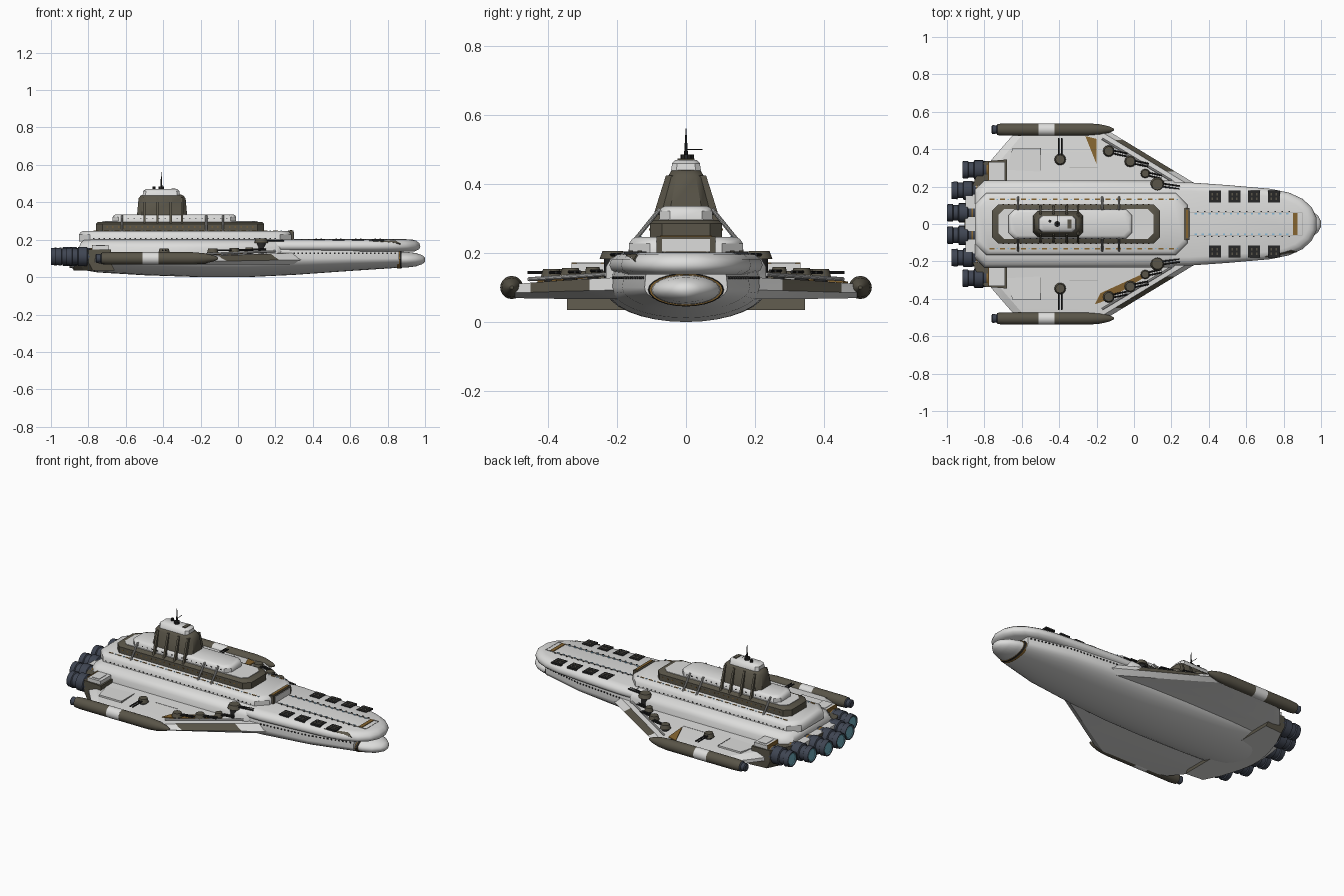
import bpy, bmesh, math
from mathutils import Vector, Matrix

if "Cube" in bpy.data.objects:
    bpy.data.objects.remove(bpy.data.objects["Cube"])

def material(name, r, g, b):
    m = bpy.data.materials.new(name)
    m.diffuse_color = (r, g, b, 1)
    m.use_nodes = True
    m.node_tree.nodes["Principled BSDF"].inputs["Base Color"].default_value = m.diffuse_color
    return m

WHITE = material("hull white", .72, .72, .71)
OLIVE = material("olive grey", .10, .09, .065)
SLATE = material("engine slate", .05, .06, .085)
DARK = material("near black", .02, .02, .02)
BROWN = material("ochre brown", .24, .13, .03)
TEAL = material("engine teal", .16, .42, .52)
BLUE = material("window blue", .25, .5, .7)
GREY = material("strut grey", .38, .38, .37)

def finish(name, bm, mats, smooth=30):
    bmesh.ops.recalc_face_normals(bm, faces=bm.faces)
    me = bpy.data.meshes.new(name)
    bm.to_mesh(me)
    bm.free()
    for m in mats:
        me.materials.append(m)
    ob = bpy.data.objects.new(name, me)
    bpy.context.collection.objects.link(ob)
    if smooth:
        bpy.context.view_layer.objects.active = ob
        ob.select_set(True)
        bpy.ops.object.shade_smooth_by_angle(angle=math.radians(smooth))
        ob.select_set(False)
    return ob

def loft(name, rings, mats, seg=None, cap0=0, cap1=0, smooth=30):
    """Skin equal-length rings; seg gives the material index of each span."""
    bm = bmesh.new()
    vs = [[bm.verts.new(p) for p in r] for r in rings]
    n = len(rings[0])
    for k in range(len(vs) - 1):
        for i in range(n):
            j = (i + 1) % n
            f = bm.faces.new((vs[k][i], vs[k][j], vs[k + 1][j], vs[k + 1][i]))
            f.material_index = seg[k] if seg else 0
    bm.faces.new(vs[0]).material_index = cap0
    bm.faces.new(vs[-1]).material_index = cap1
    return finish(name, bm, mats, smooth)

def tier(name, x0, x1, hy, c, levels, mat):
    """Chamfered deck block; levels are (z, x inset, y inset)."""
    rings = []
    for z, ix, iy in levels:
        a, b, h = x0 + ix, x1 - ix, hy - iy
        rings.append([(a, -h + c, z), (a + c, -h, z), (b - c, -h, z), (b, -h + c, z),
                      (b, h - c, z), (b - c, h, z), (a + c, h, z), (a, h - c, z)])
    return loft(name, rings, [mat], smooth=40)

def lathe(name, prof, y, z, mats, seg=None, cap0=0, cap1=0, n=20):
    rings = [[(x, y + r * math.cos(i * math.tau / n), z + r * math.sin(i * math.tau / n))
              for i in range(n)] for x, r in prof]
    return loft(name, rings, mats, seg, cap0, cap1)

def boxes(name, items, mat):
    """Many axis-aligned boxes (centre, size) in one object."""
    bm = bmesh.new()
    for c, s in items:
        bmesh.ops.create_cube(bm, size=1, matrix=Matrix.Translation(c) @ Matrix.Diagonal((*s, 1)))
    return finish(name, bm, [mat], 0)

def rod(name, a, b, r, mat, r2=None, n=10):
    a, b = Vector(a), Vector(b)
    bm = bmesh.new()
    m = Matrix.Translation((a + b) / 2) @ (b - a).to_track_quat('Z', 'Y').to_matrix().to_4x4()
    bmesh.ops.create_cone(bm, cap_ends=True, segments=n, radius1=r, radius2=r if r2 is None else r2,
                          depth=(b - a).length, matrix=m)
    return finish(name, bm, [mat])

def prism(name, outline, z0, z1, mat):
    return loft(name, [[(x, y, z) for x, y in outline] for z in (z0, z1)], [mat], smooth=0)

def row(x0, x1, n, y, z, size):
    """Mirrored row of small boxes; y may be a function of x."""
    xs = [x0 + (x1 - x0) * i / (n - 1) for i in range(n)]
    return [((x, s * (y(x) if callable(y) else y), z), size) for x in xs for s in (1, -1)]

# lower hull and nose
rings = []
for x, hw, zb in [(-.9, .2, .05), (-.75, .23, .025), (-.5, .235, .01), (-.2, .235, 0), (.05, .23, 0),
                  (.3, .215, .012), (.6, .185, .033), (.86, .12, .05)]:
    r = [(x, hw * math.cos(a), .1 - (.1 - zb) * math.sin(a)) for a in [math.pi * i / 16 for i in range(17)]]
    rings.append(r + [(x, -hw * .96, .15), (x, hw * .96, .15)])
loft("lower_hull", rings, [WHITE], smooth=40)
def oval(x, ry, rz):
    return [(x, ry * math.cos(t * math.tau / 24), .093 + rz * math.sin(t * math.tau / 24)) for t in range(24)]
loft("nose_band", [oval(.85, .11, .048), oval(.865, .11, .048), oval(.875, .106, .046)], [BROWN, DARK], [0, 1])
loft("lower_nose", [oval(.85, .103, .044), oval(.9, .097, .042), oval(.95, .075, .036),
                    oval(.985, .042, .024), oval(1.0, .015, .01)], [WHITE], smooth=60)

# upper bow deck
half = [(.2, .222), (.3, .222), (.5, .208), (.73, .188), (.83, .167), (.9, .135), (.95, .09), (.975, .035)]
plan = half + [(x, -y) for x, y in reversed(half)]
rings = [[(.2 + (x - .2) * (1 - d / .77), y * (1 - d / .22), z) for x, y in plan]
         for z, d in [(.138, .03), (.15, .006), (.165, 0), (.182, .006), (.195, .022), (.201, .045)]]
loft("bow_deck", rings, [WHITE], smooth=45)
boxes("bow_centre_bar", [((.862, 0, .2015), (.022, .115, .006))], BROWN)
boxes("bow_deck_lines", [((.6, s * .06, .2015), (.6, .003, .004)) for s in (1, -1)]
      + [((.9, 0, .2), (.004, .12, .005))], GREY)
boxes("bow_deck_lights", row(.33, .82, 14, .055, .202, (.012, .006, .005)), BLUE)
boxes("bow_deck_studs", row(.34, .83, 14, .067, .202, (.008, .005, .005)), DARK)
# launch cells on the bow
cells = row(.432, .748, 4, .147, .2, (.064, .064, .01))
boxes("launch_cells", cells, DARK)
boxes("launch_cell_lids", [((c[0] + dx, c[1] + dy, .206), (.008, .014, .003)) for c, s in cells
                           for dx in (-.013, .013) for dy in (-.013, .013)], OLIVE)
# olive flash on one bow cheek
loft("bow_cheek_mark", [[(.7, -.174 - d, .193 + d), (.84, -.138 - d, .193 + d), (.87, -.148 - d, .176 + d)]
                        for d in (-.004, .004)], [OLIVE], smooth=0)

# stepped superstructure
tier("main_deck", -.85, .26, .232, .05, [(.1, 0, 0), (.16, 0, 0), (.185, .01, .015), (.2, .03, .05)], WHITE)
tier("second_deck", -.85, .285, .165, .06, [(.19, 0, 0), (.228, 0, 0), (.24, .008, .008), (.247, .022, .02)], WHITE)
tier("olive_deck", -.76, .14, .105, .035, [(.24, 0, 0), (.285, 0, 0), (.296, .012, .012)], OLIVE)
tier("olive_deck_roof", -.725, .105, .08, .03, [(.29, 0, 0), (.299, 0, 0)], WHITE)
tier("upper_deck", -.67, -.01, .077, .03, [(.295, 0, 0), (.322, 0, 0), (.331, .006, .006), (.336, .018, .016)], WHITE)
tier("command_tower", -.54, -.272, .07, .025, [(.33, 0, 0), (.42, .008, .016), (.436, .02, .026), (.441, .03, .034)], OLIVE)
tier("tower_cap", -.51, -.31, .044, .015, [(.435, 0, 0), (.46, .003, .004), (.47, .015, .014)], WHITE)
for s in (1, -1):
    for x in (-.5, -.43, -.36, -.3):
        sec = [(.03, .425), (.058, .425), (.085, .34), (.104, .275), (.03, .275)]
        loft("tower_rib", [[(x + d, s * y, z) for y, z in sec] for d in (-.006, .006)], [OLIVE], smooth=0)
    for x in (-.62, -.17, -.08):
        rod("deck_strut", (x, s * .15, .235), (x, s * .075, .328), .006, GREY)
# bridge block ahead of the second deck
boxes("fore_bridge", [((.282, 0, .222), (.03, .17, .052))], OLIVE)
boxes("fore_bridge_trim", [((.283, 0, .249), (.012, .15, .004))], BROWN)
boxes("fore_bridge_face", [((.298, 0, .222), (.004, .14, .036))], WHITE)
# antenna and roof gear
rod("antenna_base", (-.41, 0, .465), (-.41, 0, .485), .016, DARK)
rod("antenna_mast", (-.41, 0, .48), (-.41, 0, .561), .006, DARK, .001)
rod("antenna_arm", (-.41, 0, .5), (-.41, .048, .5), .0015, DARK)
rod("roof_sensor", (-.45, .015, .465), (-.45, .015, .485), .008, DARK)
boxes("roof_hatch", [((-.345, 0, .471), (.02, .05, .006))], OLIVE)

# window rows and trim dashes
def hull_side(x):
    return (.215 - (x - .3) * .1 if x < .6 else .185 - (x - .6) * .25) * .976
boxes("hull_windows", row(.3, .84, 26, hull_side, .128, (.008, .008, .007)), DARK)
boxes("second_deck_windows", row(-.77, .2, 36, .1655, .207, (.008, .003, .005)), DARK)
boxes("second_deck_dashes", row(-.76, .2, 18, .132, .248, (.026, .006, .003)), BROWN)
boxes("second_deck_lights", row(-.73, .23, 18, .132, .248, (.008, .005, .003)), BLUE)
boxes("upper_deck_windows", row(-.62, -.06, 18, .0775, .312, (.008, .003, .005)), DARK)
boxes("olive_deck_windows", row(-.7, .08, 26, .105, .268, (.008, .003, .005)), BROWN)

# stern block: olive sides, white belly
half = [(-.68, .345), (-.8, .335), (-.85, .24), (-.89, .12), (-.905, .04)]
plan = half + [(x, -y) for x, y in reversed(half)]
loft("stern_block", [[(x * (.97 if z < .06 else 1), y, z) for x, y in plan] for z in (.035, .08, .148)],
     [OLIVE, WHITE], cap0=1, smooth=0)

for s in (1, -1):
    # main engines with glowing throats
    for y, e in ((.06, -1.0), (.18, -.975), (.29, -.918)):
        lathe("engine", [(e + .008, .034), (e + .002, .038), (e, .045), (e + .03, .048), (e + .034, .042),
                         (e + .06, .042), (e + .064, .051), (e + .11, .051), (e + .114, .046), (e + .13, .046),
                         (e + .14, .046), (e + .2, .046)],
              s * y, .11, [SLATE, TEAL, BROWN], [1, 0, 0, 0, 0, 0, 0, 0, 0, 2, 0], cap0=1)
        lathe("engine_throat", [(e + .004, .033), (e + .03, .033)], s * y, .11, [TEAL])
    boxes("engine_housing", [((-.735, s * .282, .135), (.09, .1, .07))], WHITE)
    boxes("engine_housing_cap", [((-.735, s * .282, .17), (.05, .07, .006))], WHITE)
    boxes("engine_housing_trim", [((-.778, s * .282, .155), (.006, .1, .034))], BROWN)
    # swept wing with an olive stretch of leading edge
    rings = []
    for y, te, zb, zt in [(.15, -.8, .066, .132), (.28, -.775, .067, .125), (.34, -.765, .067, .122),
                          (.45, -.67, .068, .114), (.495, -.63, .07, .11)]:
        le, zm = .32 - (y - .22) * 1.647, (zb + zt) / 2 - .005
        rings.append([(le, s * y, zm), (le - .025, s * y, zt - .016), (le - .045, s * y, zt), (te + .05, s * y, zt),
                      (te, s * y, zm + .01), (te, s * y, zm - .01), (te + .05, s * y, zb), (le - .06, s * y, zb)])
    wing = loft("wing", rings, [WHITE, OLIVE], smooth=20)
    for f in wing.data.polygons:
        if f.normal.x > .15 and .05 < f.normal.z < .75 and .29 < abs(f.center.y) < .45:
            f.material_index = 1
    rod("wing_edge_rail", (.2, s * .232, .138), (-.17, s * .455, .124), .006, WHITE)
    # wing panels and ochre markings
    prism("wing_panel", [(-.68, s * .29), (-.65, s * .405), (-.5, s * .405), (-.5, s * .28)], .1, .127, WHITE)
    boxes("wing_panel_edge", [((-.5, s * .345, .122), (.005, .12, .012)), ((-.27, s * .303, .122), (.15, .003, .006))], GREY)
    mark = [(-.26, .47), (-.2, .455), (-.2, .32)] if s > 0 else [(-.21, .43), (-.14, .405), (.08, .27), (.04, .27), (-.18, .37)]
    loft("wing_mark", [[(x, s * y, .1275 - (y - .27) * .075 + d) for x, y in mark] for d in (0, .005)], [BROWN], smooth=0)
    # wingtip pods
    prof = [(-.762, .018), (-.757, .024), (-.735, .022), (-.73, .03), (-.69, .033), (-.51, .033), (-.51, .0335),
            (-.425, .0335), (-.425, .033), (-.24, .033), (-.18, .028), (-.13, .016), (-.108, .005)]
    lathe("wingtip_pod", prof, s * .505, .1, [OLIVE, WHITE, SLATE], [2, 2, 2, 0, 0, 1, 1, 1, 0, 0, 0, 0], cap0=2)
    boxes("pod_pylon", [((-.42, s * .485, .1), (.4, .03, .022))], OLIVE)
    # gun turrets: x, y, base, deck height, aim, barrel length, scale
    for x, y, z0, z, aim, ln, k in [(.125, .212, .12, .182, -8, .12, 1.25), (-.02, .335, .11, .132, -12, .1, 1),
                                    (-.135, .39, .11, .13, -12, .1, 1), (.06, .27, .11, .135, -12, .09, .8),
                                    (-.395, .345, .11, .13, 90, .115, 1)]:
        a = math.radians(aim)
        d, p = Vector((math.cos(a), s * math.sin(a), 0)), Vector((-math.sin(a), s * math.cos(a), 0))
        c = Vector((x, s * y, 0))
        up = Vector((0, 0, 1))
        rod("turret_base", c + up * z0, c + up * z, .02 * k, DARK, n=16)
        rod("turret_head", c + up * z, c + up * (z + .024), .031 * k, OLIVE, .024 * k, n=12)
        for o in (-.008, .008):
            rod("turret_barrel", c + p * o + up * (z + .013), c + p * o + d * ln + up * (z + .013), .0045, DARK, n=8)
